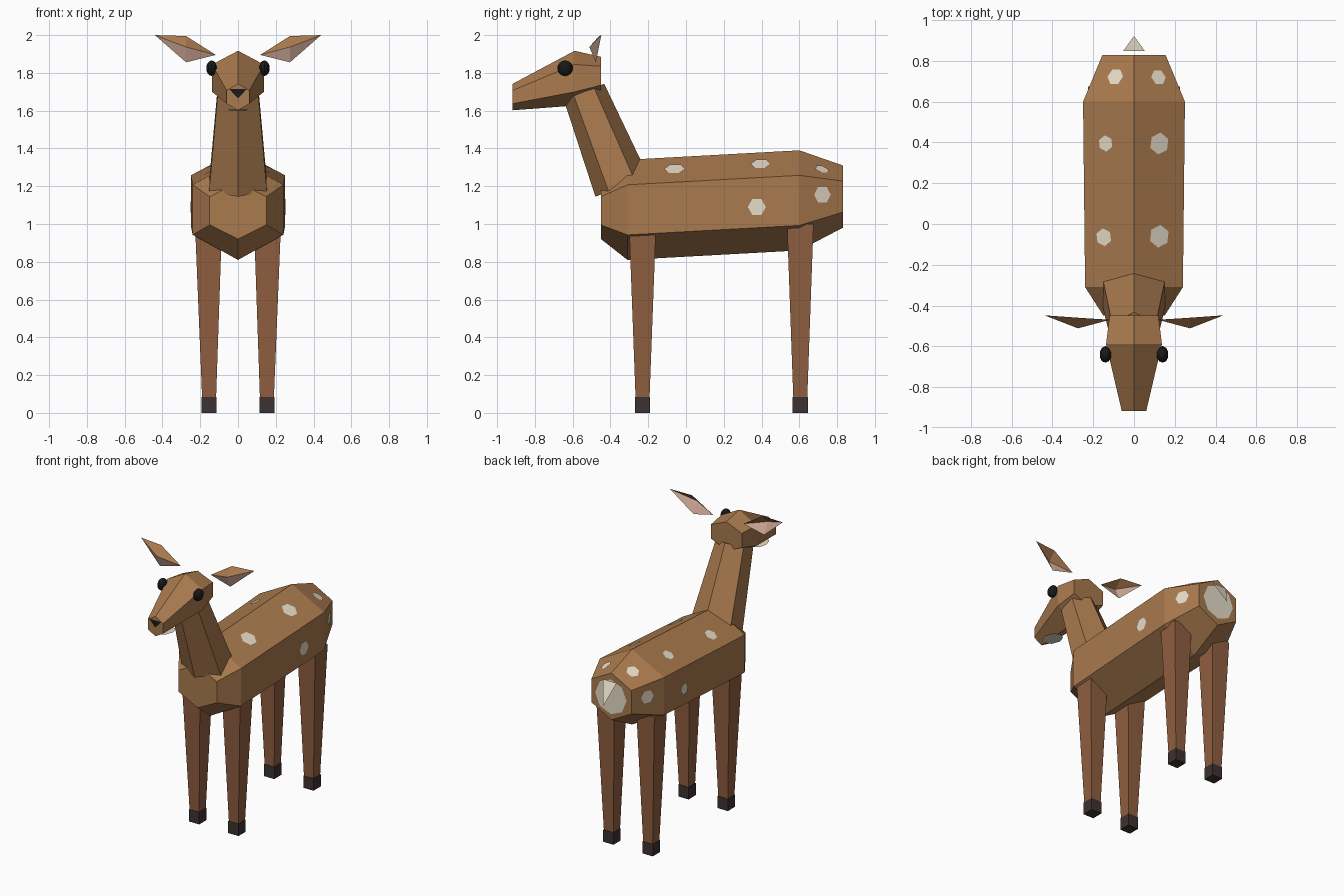
import bpy, bmesh, math
from mathutils import Vector, Matrix
from mathutils.bvhtree import BVHTree

if "Cube" in bpy.data.objects:
    bpy.data.objects.remove(bpy.data.objects["Cube"])


def material(name, r, g, b):
    m = bpy.data.materials.new(name)
    m.diffuse_color = (r, g, b, 1)
    m.use_nodes = True
    m.node_tree.nodes["Principled BSDF"].inputs["Base Color"].default_value = m.diffuse_color
    return m


COAT = material("coat", .40, .195, .076)
LEG = material("leg_brown", .28, .115, .053)
CREAM = material("cream", .79, .72, .58)
PINK = material("ear_pink", .68, .43, .33)
HOOF = material("hoof_dark", .045, .032, .03)
BLACK = material("black", .01, .01, .01)


def add(name, verts, faces, mat, closed=True):
    me = bpy.data.meshes.new(name)
    me.from_pydata(verts, [], faces)
    me.materials.append(mat)
    if closed:
        bm = bmesh.new()
        bm.from_mesh(me)
        bmesh.ops.recalc_face_normals(bm, faces=bm.faces)
        bm.to_mesh(me)
        bm.free()
    ob = bpy.data.objects.new(name, me)
    bpy.context.collection.objects.link(ob)
    return ob


def loft(name, rings, mat):
    n = len(rings[0])
    verts = [v for r in rings for v in r]
    faces = [(k * n + i, k * n + (i + 1) % n, (k + 1) * n + (i + 1) % n, (k + 1) * n + i)
             for k in range(len(rings) - 1) for i in range(n)]
    faces += [tuple(range(n)), tuple(range(len(verts) - n, len(verts)))]
    return add(name, verts, faces, mat)


def hex_ring(y, z, hx, r, up=(0, 1)):
    # hexagon with two corners along the 'up' direction of the yz plane
    out = []
    for i in range(6):
        a = math.radians(60 * i)
        s, c = math.sin(a) * hx / .866, math.cos(a) * r
        out.append((s, y + up[0] * c, z + up[1] * c))
    return out


def square(x, y, z, h):
    return [(x + a * h, y + b * h, z) for a, b in ((-1, -1), (1, -1), (1, 1), (-1, 1))]


def disc(name, center, normal, rx, ry, sides, mat):
    q = Vector(normal).to_track_quat('Z', 'Y')
    verts = []
    for i in range(sides):
        a = 2 * math.pi * i / sides
        verts.append(Vector(center) + q @ Vector((rx * math.cos(a), ry * math.sin(a), 0)))
    return add(name, verts, [tuple(range(sides))], mat, closed=False)


# Torso, neck and head
body = loft("body", [hex_ring(-.45, 1.07, .15, .15), hex_ring(-.31, 1.075, .24, .265),
                     hex_ring(.60, 1.125, .25, .265), hex_ring(.83, 1.145, .155, .165)], COAT)
slope = (.93, .37)
loft("neck", [hex_ring(-.34, 1.20, .153, .15, slope),
              hex_ring(-.54, 1.70, .108, .115, slope)], COAT)
loft("head", [hex_ring(-.45, 1.785, .12, .10), hex_ring(-.59, 1.772, .137, .145),
              hex_ring(-.918, 1.672, .06, .07)], COAT)

# Muzzle details
add("nose", [(-.047, -.921, 1.715), (.047, -.921, 1.715), (0, -.921, 1.665)],
    [(0, 2, 1)], BLACK, closed=False)
disc("chin_patch", (0, -.81, 1.604), (0, -.04, -1), .06, .08, 8, CREAM)

for side, s in (("left", -1), ("right", 1)):
    # Eyes
    bm = bmesh.new()
    bmesh.ops.create_uvsphere(bm, u_segments=10, v_segments=8, radius=.041)
    bmesh.ops.transform(bm, verts=bm.verts, matrix=Matrix.Translation((s * .14, -.64, 1.825))
                        @ Matrix.Diagonal((.72, 1, 1, 1)))
    me = bpy.data.meshes.new("eye_" + side)
    bm.to_mesh(me)
    bm.free()
    me.materials.append(BLACK)
    bpy.context.collection.objects.link(bpy.data.objects.new("eye_" + side, me))

    # Ears: two folded panels meeting along a forward ridge
    base, tip = (s * .117, -.47, 1.895), (s * .44, -.448, 2.0)
    top, ridge, low = [(s * .275, y, z) for y, z in ((-.46, 1.995), (-.512, 1.937), (-.477, 1.856))]
    tris = [(0, 1, 2), (1, 3, 2)]
    if s > 0:
        tris = [t[::-1] for t in tris]
    add("ear_upper_" + side, [base, ridge, top, tip], [t[::-1] for t in tris], COAT, closed=False)
    add("ear_lower_" + side, [base, ridge, low, tip], tris, PINK, closed=False)

    # Legs and hooves
    for end, y, top_z in (("front", -.23, .96), ("rear", .605, 1.0)):
        loft(f"{end}_leg_{side}", [square(s * .153, y, .08, .037),
                                   square(s * .156, y, top_z, .07)], LEG)
        loft(f"{end}_hoof_{side}", [square(s * .153, y, 0, .04),
                                    square(s * .153, y, .085, .04)], HOOF)

# Rump patch and tail
disc("rump_patch", (0, .836, 1.145), (0, 1, 0), .122, .122, 8, CREAM)
add("tail", [(-.054, .848, 1.26), (.054, .848, 1.26), (0, .923, 1.11)],
    [(0, 2, 1)], CREAM, closed=False).data.flip_normals()
tail = bpy.data.objects["tail"]
if tail.data.polygons[0].normal.y < 0:
    tail.data.flip_normals()

# Coat spots laid onto the nearest body surface
bm = bmesh.new()
bm.from_mesh(body.data)
tree = BVHTree.FromBMesh(bm)
bm.free()
spots = [(-.095, .725, 1.31, .043), (.12, .72, 1.29, .04),
         (-.14, .395, 1.31, .04), (.125, .395, 1.32, .054),
         (-.15, -.065, 1.28, .044), (.123, -.06, 1.29, .056),
         (.25, .375, 1.09, .048), (-.25, .375, 1.09, .04),
         (.20, .72, 1.155, .048), (-.20, .72, 1.155, .048)]
for i, (x, y, z, r) in enumerate(spots):
    hit, normal, _, _ = tree.find_nearest(Vector((x, y, z)))
    disc(f"spot_{i + 1}", hit + normal * .005, normal, r, r, 6, CREAM)
